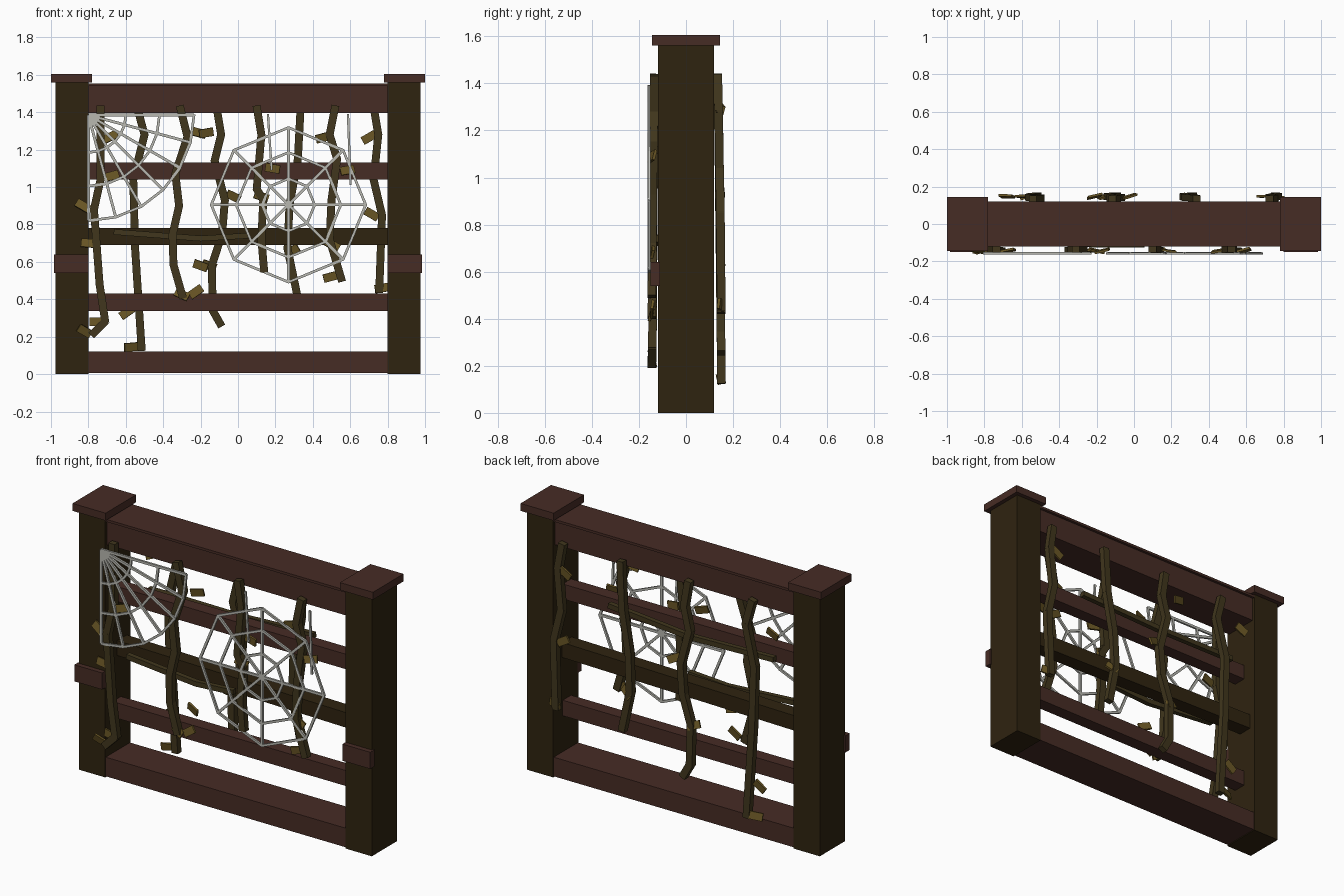
import bpy, bmesh, math, random
from mathutils import Vector, Matrix

if "Cube" in bpy.data.objects:
    bpy.data.objects.remove(bpy.data.objects["Cube"])

random.seed(4)


def material(name, rgb):
    m = bpy.data.materials.new(name)
    m.diffuse_color = (*rgb, 1)
    m.use_nodes = True
    m.node_tree.nodes["Principled BSDF"].inputs["Base Color"].default_value = m.diffuse_color
    return m


DARK = material("dark wood", (0.028, 0.017, 0.005))
RED = material("reddish wood", (0.062, 0.025, 0.018))
VINE = material("vine", (0.052, 0.037, 0.012))
LEAF = material("dry leaf", (0.14, 0.092, 0.018))
WEB = material("web thread", (0.48, 0.48, 0.44))


def finish(bm, name, mat):
    me = bpy.data.meshes.new(name)
    bm.to_mesh(me)
    bm.free()
    me.materials.append(mat)
    ob = bpy.data.objects.new(name, me)
    bpy.context.collection.objects.link(ob)
    return ob


def box(name, mat, x0, x1, y0, y1, z0, z1, yaw=0):
    bm = bmesh.new()
    mid = Vector(((x0 + x1) / 2, (y0 + y1) / 2, (z0 + z1) / 2))
    bmesh.ops.create_cube(bm, size=1, matrix=Matrix.Translation(mid)
                          @ Matrix.Rotation(yaw, 4, 'Z')
                          @ Matrix.Diagonal((x1 - x0, y1 - y0, z1 - z0, 1)))
    return finish(bm, name, mat)


def bar(bm, p, q, width, depth, extra=0.0):
    """Square bar from p to q, its depth lying along y."""
    p, q = Vector(p), Vector(q)
    along = (q - p).normalized()
    side = along.cross(Vector((0, 1, 0))).normalized()
    face = side.cross(along)
    rot = Matrix((side, face, along)).transposed().to_4x4()
    bmesh.ops.create_cube(bm, size=1, matrix=Matrix.Translation((p + q) / 2) @ rot
                          @ Matrix.Diagonal((width, depth, (q - p).length + extra, 1)))


# Posts, caps and the small plates on the post fronts
for s, side in ((-1, "left"), (1, "right")):
    def mirrored(name, mat, a, b, *rest):
        box(side + name, mat, min(s * a, s * b), max(s * a, s * b), *rest)
    mirrored("_post", DARK, 0.80, 0.975, -0.12, 0.12, 0, 1.565)
    mirrored("_post_cap", RED, 0.78, 1.0, -0.145, 0.145, 1.56, 1.605)
    mirrored("_post_plate", RED, 0.80, 0.985, -0.15, -0.11, 0.54, 0.64)

# Horizontal beams and rails
box("bottom_beam", RED, -0.8, 0.8, -0.115, 0.115, 0.005, 0.12)
box("top_beam", RED, -0.8, 0.8, -0.105, 0.105, 1.395, 1.54)
box("top_plank", RED, -0.8, 0.8, -0.12, 0.12, 1.54, 1.555)
box("upper_rail", RED, -0.8, 0.8, -0.05, 0.03, 1.04, 1.13)
box("lower_rail", RED, -0.8, 0.8, -0.05, 0.03, 0.337, 0.43)
box("middle_rail", DARK, -0.8, 0.8, -0.03, 0.06, 0.69, 0.78, yaw=-0.03)

# Hanging vines, as (x, z) paths
front_paths = [
    [(-.735, 1.43), (-.735, 1.04), (-.77, .88), (-.74, .48), (-.71, .28), (-.78, .21)],
    [(-.31, 1.43), (-.27, 1.27), (-.335, 1.07), (-.315, .9), (-.35, .745), (-.345, .585), (-.295, .41)],
    [(.1, 1.43), (.125, 1.28), (.1, .99), (.135, .93), (.125, .72), (.14, .55)],
    [(.52, 1.43), (.49, 1.28), (.53, 1.15), (.5, .93), (.49, .72), (.555, .5)],
]
back_paths = [
    [(-.54, 1.43), (-.5, 1.28), (-.56, 1.04), (-.55, .67), (-.515, .13)],
    [(-.115, 1.43), (-.09, 1.28), (-.125, 1.14), (-.07, .93), (-.085, .75), (-.14, .58), (-.135, .34), (-.09, .26)],
    [(.335, 1.43), (.32, 1.15), (.275, .9), (.265, .67), (.315, .43)],
    [(.725, 1.43), (.75, 1.28), (.725, 1.04), (.77, .85), (.755, .44)],
]
for label, paths, y0, y1 in (("front", front_paths, -.135, -.145), ("back", back_paths, .135, .15)):
    for i, path in enumerate(paths):
        bm = bmesh.new()
        n = len(path) - 1
        pts = [(x, y0 + (y1 - y0) * k / n, z) for k, (x, z) in enumerate(path)]
        for p, q in zip(pts, pts[1:]):
            bar(bm, p, q, 0.042, 0.036, 0.012)
        finish(bm, f"{label}_vine_{i + 1}", VINE)

# Two vines trailing along the rails
for name, pts in (
    ("front_trailing_vine", [(-.66, -.10, .76), (-.2, -.11, .725), (.05, -.11, .74)]),
    ("back_trailing_vine", [(-.65, .09, 1.09), (-.1, .10, 1.08), (.45, .08, 1.115)]),
):
    bm = bmesh.new()
    for p, q in zip(pts, pts[1:]):
        bar(bm, p, q, 0.03, 0.03, 0.008)
    finish(bm, name, VINE)

# Leaves: x, z and tilt in degrees
front_leaves = [(-.83, .90, -30), (-.80, .70, -5), (-.755, .28, 0), (-.82, .23, -30),
                (-.675, 1.06, 15), (-.225, .44, 35), (-.30, .425, -25), (-.20, .58, -20),
                (-.17, 1.29, 10), (.125, .95, -20), (.185, 1.10, -10), (.455, 1.265, 15),
                (.585, 1.09, 10), (.495, .52, 15), (.505, .69, -30)]
back_leaves = [(-.68, 1.27, 25), (-.57, .145, 5), (-.595, .33, 35), (-.025, .95, -25),
               (-.155, .58, -20), (.70, 1.265, 30), (.715, .855, -30), (.77, .46, 10),
               (-.21, 1.29, -15), (.29, .66, 30)]
for label, leaves, y in (("front", front_leaves, -.143), ("back", back_leaves, .148)):
    bm = bmesh.new()
    for x, z, tilt in leaves:
        bmesh.ops.create_cube(bm, size=1, matrix=Matrix.Translation((x, y, z))
                              @ Matrix.Rotation(math.radians(-tilt), 4, 'Y')
                              @ Matrix.Rotation(random.uniform(-.35, .35), 4, 'Z')
                              @ Matrix.Rotation(random.uniform(-.3, .3), 4, 'X')
                              @ Matrix.Diagonal((0.078, 0.012, 0.045, 1)))
    finish(bm, label + "_leaves", LEAF)


# Cobwebs made of spokes and straight ring threads
def cobweb(name, cx, cz, angles, radii, closed):
    bm = bmesh.new()
    y = -0.157

    def at(r, a):
        a = math.radians(a)
        return (cx + r * math.cos(a), y, cz + r * math.sin(a))
    for a in angles:
        bar(bm, at(0, a), at(radii[-1], a), 0.015, 0.012)
    ends = angles[1:] + (angles[:1] if closed else [])
    for r in radii:
        for a, b in zip(angles, ends):
            bar(bm, at(r, a), at(r, b), 0.014, 0.011, 0.006)
    finish(bm, name, WEB)


cobweb("corner_cobweb", -.80, 1.385, [-15 * k for k in range(7)], (.2, .38, .565), False)
cobweb("round_cobweb", .27, .905, [45 * k for k in range(8)], (.14, .28, .413), True)

# Loose hanging threads
bm = bmesh.new()
for x0, x1, z in ((.16, .18, 1.09), (.588, .602, 1.01)):
    bar(bm, (x0, -.157, 1.39), (x1, -.157, z), 0.012, 0.01)
finish(bm, "hanging_threads", WEB)
